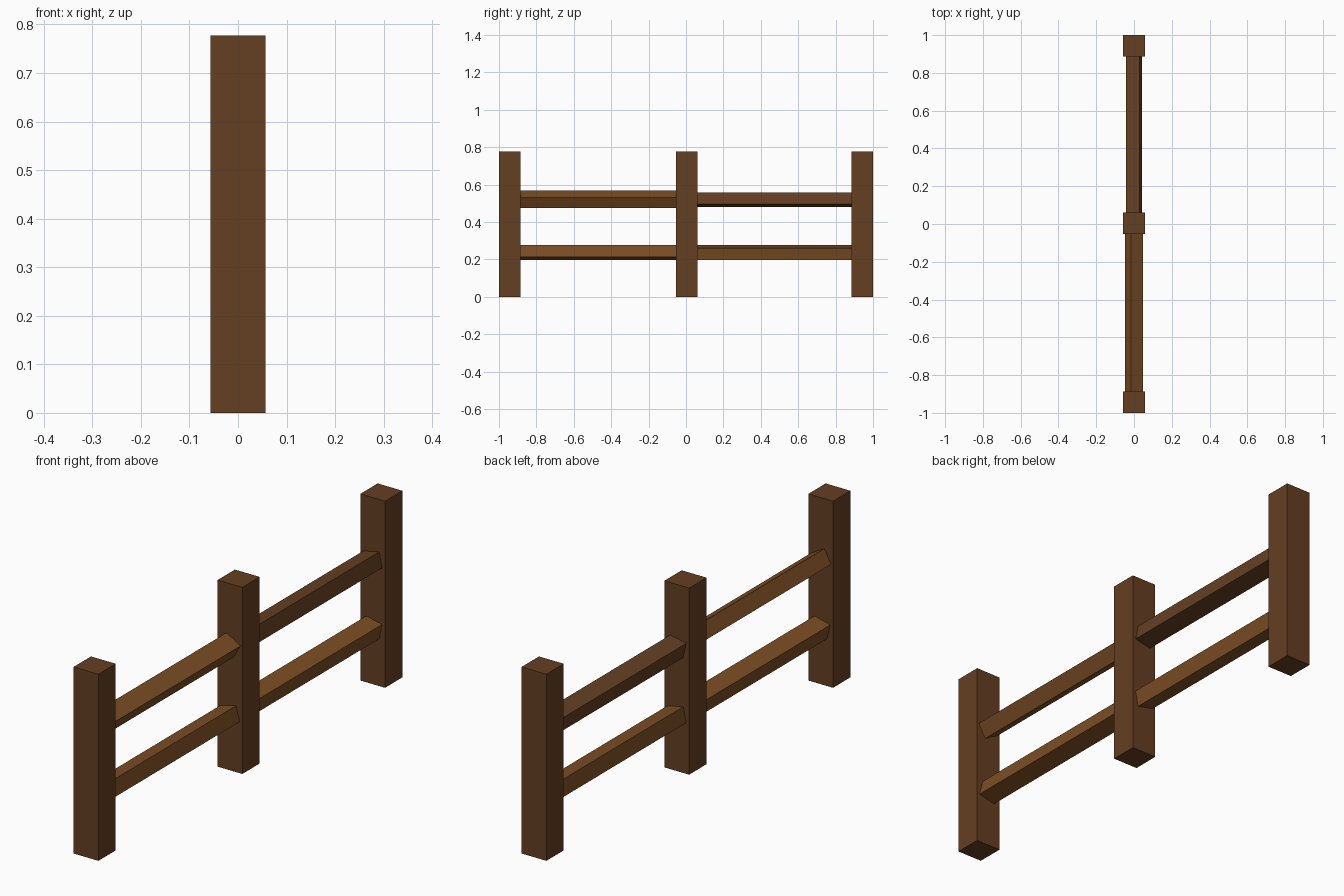
import bpy
from math import radians

if "Cube" in bpy.data.objects:
    bpy.data.objects.remove(bpy.data.objects["Cube"])


def material(name, color):
    m = bpy.data.materials.new(name)
    m.diffuse_color = (*color, 1)
    m.use_nodes = True
    m.node_tree.nodes["Principled BSDF"].inputs["Base Color"].default_value = m.diffuse_color
    return m


dark_wood = material("dark_wood", (0.13, 0.05, 0.016))
light_wood = material("light_wood", (0.20, 0.075, 0.018))


def beam(name, loc, size, mat, tilt=0):
    bpy.ops.mesh.primitive_cube_add(size=1, location=loc, rotation=(0, radians(-tilt), 0))
    ob = bpy.context.object
    ob.name = name
    ob.scale = size
    ob.data.materials.append(mat)


# Three square posts
W, H = 0.114, 0.777
posts = {"front_post": -1 + W / 2, "middle_post": 0.004, "back_post": 1 - W / 2}
for name, y in posts.items():
    beam(name, (0, y, H / 2), (W, W, H), dark_wood)

# Four rails between the posts, each rolled about its length
front, middle, back = posts.values()
rails = [
    ("front_upper_rail", front, middle, 0.5215, -30, light_wood),
    ("front_lower_rail", front, middle, 0.236, 14, light_wood),
    ("back_upper_rail", middle, back, 0.519, 12, dark_wood),
    ("back_lower_rail", middle, back, 0.236, -12, light_wood),
]
for name, y0, y1, z, tilt, mat in rails:
    beam(name, (0, (y0 + y1) / 2, z), (0.075, y1 - y0 - 0.09, 0.065), mat, tilt)
